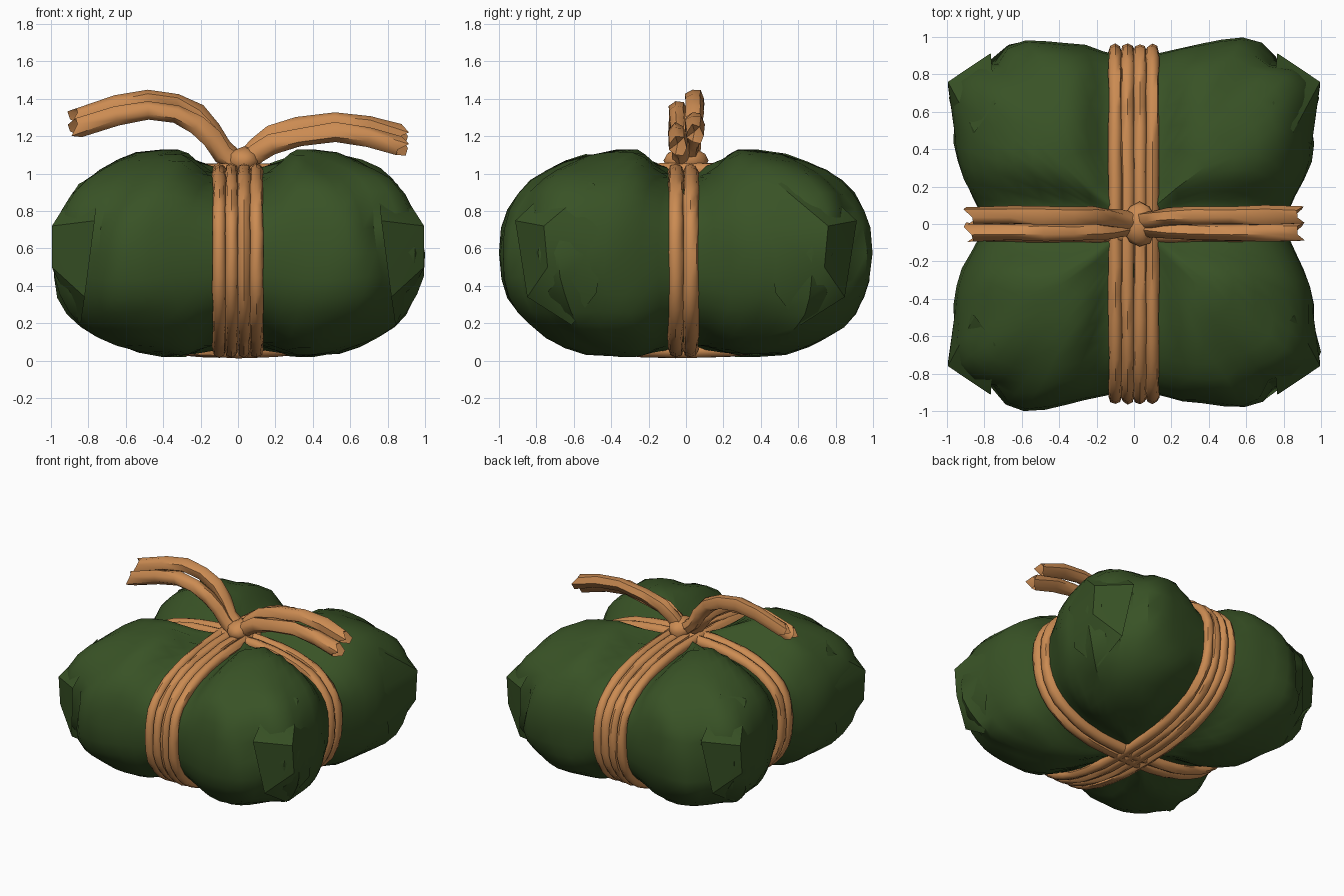
import bpy, bmesh, math, random
from mathutils import Vector, noise

random.seed(4)
if "Cube" in bpy.data.objects:
    bpy.data.objects.remove(bpy.data.objects["Cube"])


def material(name, rgb):
    m = bpy.data.materials.new(name)
    m.use_nodes = True
    m.diffuse_color = (*rgb, 1)
    bsdf = m.node_tree.nodes["Principled BSDF"]
    bsdf.inputs["Base Color"].default_value = (*rgb, 1)
    bsdf.inputs["Roughness"].default_value = 0.8
    return m


LEAF = material("leaf green", (0.04, 0.085, 0.019))
CORD = material("tan cord", (0.60, 0.26, 0.085))


def finish(bm, name, mat, angle):
    bmesh.ops.recalc_face_normals(bm, faces=bm.faces)
    mesh = bpy.data.meshes.new(name)
    bm.to_mesh(mesh)
    bm.free()
    mesh.materials.append(mat)
    for p in mesh.polygons:
        p.use_smooth = True
    mesh.set_sharp_from_angle(angle=math.radians(angle))
    obj = bpy.data.objects.new(name, mesh)
    bpy.context.collection.objects.link(obj)
    return obj


# Plan outline of one quarter: (angle, radius)
PLAN = [(0, .80), (7, .84), (25, 1.06), (37, 1.24), (47, 1.225),
        (58, 1.18), (70, 1.045), (82, .935), (90, .90)]


def plan_radius(deg):
    for (a, ra), (b, rb) in zip(PLAN, PLAN[1:]):
        if deg <= b:
            return ra + (rb - ra) * (deg - a) / (b - a)
    return PLAN[-1][1]


def fade(v, inner, outer):
    k = min(1, max(0, (outer - abs(v)) / (outer - inner)))
    return k * k * (3 - 2 * k)


def bundle(phi, theta, folds=True):
    """Point of the wrapped bundle; phi is the heading, theta the latitude."""
    c, s = math.cos(math.radians(phi)), math.sin(math.radians(phi))
    quarter = math.degrees(math.atan2(abs(s), abs(c)))
    ct, st = math.cos(math.radians(theta)), math.sin(math.radians(theta))
    ring = max(ct, 0) ** 0.77
    t = math.copysign(abs(st) ** 0.77, st)
    r = plan_radius(quarter) * ring
    if folds:
        # creases slanting over the tucked corners
        r -= 0.07 * ring * math.exp(-((quarter - 48 - 9 * t) / 4) ** 2) * ct
        r -= 0.035 * math.exp(-((quarter - 31 - 4 * t) / 3) ** 2) * ring * ct
    x, y = r * c, r * s
    groove = max(fade(x, .13, .32), fade(y, .08, .30))
    z = 0.575 + t * (0.58 - groove * (0.16 if t > 0 else 0.08))
    p = Vector((x, y, max(z, 0.02)))
    if folds:
        away = 1 - groove
        p += 0.025 * away * noise.noise_vector(p * 3.5)
        p.z = min(1.13, max(0.02, p.z))
    return p


# Leaf-wrapped body
SEG, RINGS = 72, 20
bm = bmesh.new()
grid = [[bm.verts.new(bundle(i * 360 / SEG, -90 + 180 * j / RINGS))
         for i in range(SEG)] for j in range(RINGS + 1)]
for j in range(RINGS):
    for i in range(SEG):
        k = (i + 1) % SEG
        bm.faces.new((grid[j][i], grid[j][k], grid[j + 1][k], grid[j + 1][i]))
bmesh.ops.remove_doubles(bm, verts=bm.verts, dist=0.0005)
for axis in (0, 1):
    reach = max(abs(v.co[axis]) for v in bm.verts)
    for v in bm.verts:
        v.co[axis] /= reach
finish(bm, "leaf_bundle", LEAF, 35)

# Folded leaf flaps on the four corners
RIM = [(24, 8), (30, 34), (41, 42), (50, 12), (46, -18), (36, -36), (27, -16)]
for sx, sy, label in ((1, -1, "front_left"), (-1, -1, "front_right"),
                      (1, 1, "back_left"), (-1, 1, "back_right")):
    bm = bmesh.new()
    flip = Vector((sx, sy, 1))
    rim = [bm.verts.new(bundle(a, t, False) * flip) for a, t in RIM]
    peaks = [bm.verts.new(Vector((.995, .76, .72)) * flip),
             bm.verts.new(Vector((.995, .74, .50)) * flip)]
    nearest = [0, 0, 0, 0, 1, 1, 1]
    for i in range(len(rim)):
        k = (i + 1) % len(rim)
        bm.faces.new((rim[i], rim[k], peaks[nearest[i]]))
    bm.faces.new((rim[4], peaks[0], peaks[1]))
    bm.faces.new((rim[0], peaks[1], peaks[0]))
    finish(bm, "corner_flap_" + label, LEAF, 30)


def tube(name, path, side, radius, closed, sides=8, flat=1.0, jitter=0.004):
    """Cord along a planar path; side is the normal of that plane."""
    bm = bmesh.new()
    n = len(path)
    rings = []
    for i, p in enumerate(path):
        a = path[(i - 1) % n] if closed else path[max(i - 1, 0)]
        b = path[(i + 1) % n] if closed else path[min(i + 1, n - 1)]
        tangent = (b - a).normalized()
        normal = tangent.cross(side).normalized()
        end = not closed and i == n - 1
        ring = []
        for k in range(sides):
            ang = math.tau * k / sides
            rad = radius + random.uniform(-jitter, jitter)
            co = p + side * rad * math.cos(ang) + normal * rad * flat * math.sin(ang)
            if end:  # frayed tip
                co += tangent * (0.04 if k % 3 == 0 else -0.01)
            ring.append(bm.verts.new(co))
        rings.append(ring)
    for i in range(n if closed else n - 1):
        for k in range(sides):
            m = (k + 1) % sides
            q = rings[(i + 1) % n]
            bm.faces.new((rings[i][k], rings[i][m], q[m], q[k]))
    if not closed:
        bm.faces.new(rings[0])
        # hollow centre in the cut end
        hub = bm.verts.new(path[-1] - (path[-1] - path[-2]) * 0.25)
        for k in range(sides):
            bm.faces.new((rings[-1][k], rings[-1][(k + 1) % sides], hub))
    return finish(bm, name, CORD, 50)


def loop_path(heading, offset, shift):
    """Closed path hugging the bundle in a vertical plane."""
    centre = Vector((0, 0, 0.55))
    pts = []
    for i in range(40):
        th = -90 + 360 * i / 40
        h, t = (heading, th) if th <= 90 else (heading + 180, 180 - th)
        p = bundle(h, t, False)
        pts.append(p + (p - centre).normalized() * offset + shift)
    return pts


# Four cords running front to back
X, Y = Vector((1, 0, 0)), Vector((0, 1, 0))
for i in range(4):
    shift = X * (-0.1 + 0.066 * i)
    tube(f"lengthwise_cord_{i + 1}", loop_path(90, 0.026, shift), X, 0.036, True)

# Two cords running side to side
for i in range(2):
    shift = Y * (-0.055 + 0.08 * i)
    tube(f"crosswise_cord_{i + 1}", loop_path(0, 0.02, shift), Y, 0.042, True)

# Loose tails of the bow: (x, z) centre lines, two strands each
TAILS = {
    "right": [(0, 1.06), (-.08, 1.12), (-.14, 1.21), (-.22, 1.29), (-.33, 1.35),
              (-.48, 1.37), (-.65, 1.34), (-.86, 1.27)],
    "left": [(.03, 1.06), (.1, 1.13), (.18, 1.18), (.32, 1.22), (.52, 1.25),
             (.7, 1.23), (.87, 1.18)],
}
for label, line in TAILS.items():
    for i, sgn in enumerate((1, -1)):
        path = []
        for k, (x, z) in enumerate(line):
            spread = min(1, 0.35 + k * 0.2)
            path.append(Vector((x, sgn * 0.045 * spread, z + sgn * 0.032 * spread)))
        tube(f"{label}_tail_strand_{i + 1}", path, Y, 0.05, False, 7, 1.05, 0.007)

# Knot
bm = bmesh.new()
bmesh.ops.create_icosphere(bm, subdivisions=2, radius=1)
for v in bm.verts:
    v.co *= 1 + 0.12 * noise.noise(v.co * 2)
    v.co = Vector((0.03 + v.co.x * 0.09, v.co.y * 0.12, 1.07 + v.co.z * 0.075))
finish(bm, "knot", CORD, 40)
